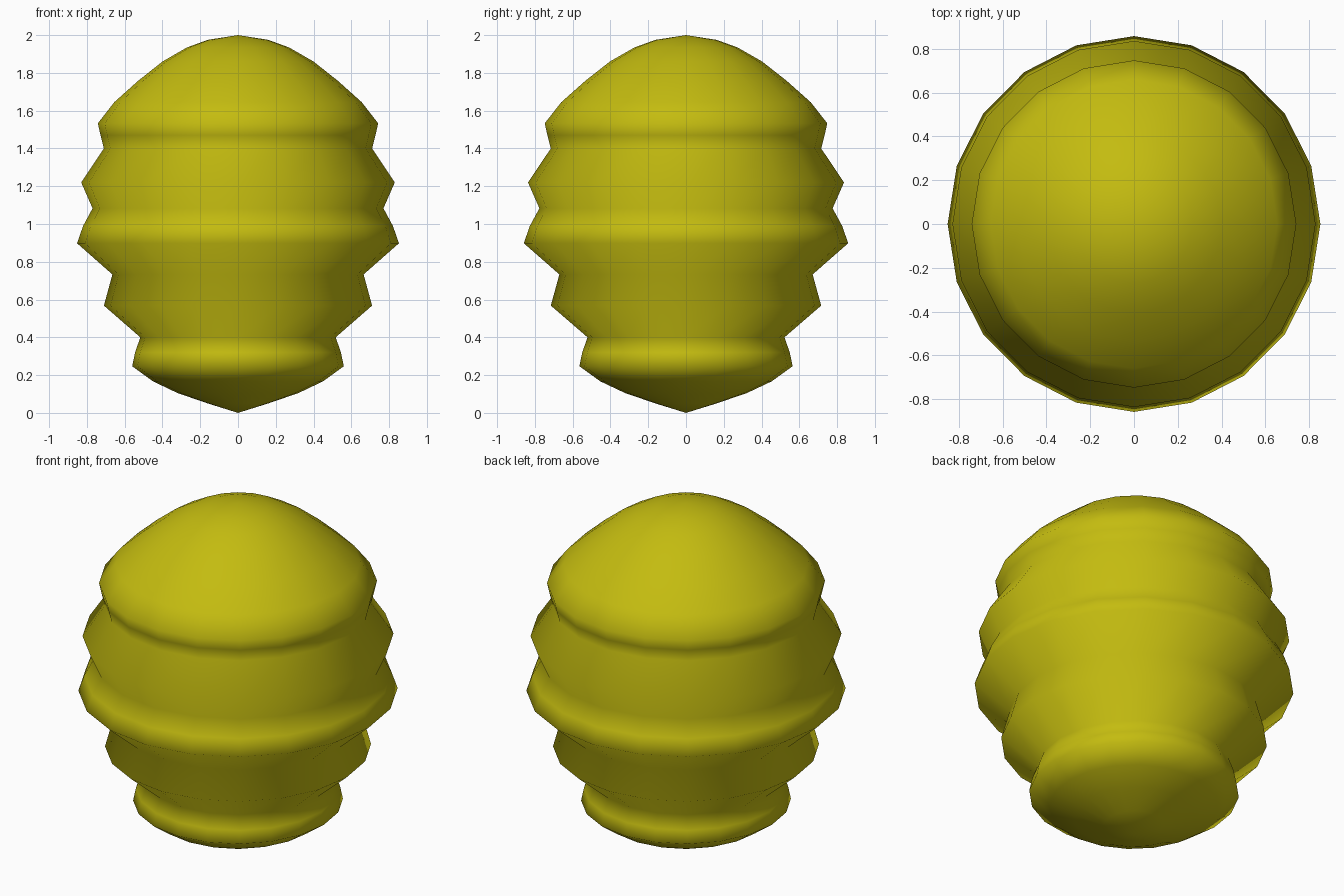
import bpy, bmesh, math

if "Cube" in bpy.data.objects:
    bpy.data.objects.remove(bpy.data.objects["Cube"])

SIDES = 20
# Ridged profile from bottom to top: (radius, height)
PROFILE = [(0.16, 0.05), (0.32, 0.105), (0.45, 0.167), (0.56, 0.247), (0.545, 0.32),
           (0.517, 0.40), (0.71, 0.568), (0.665, 0.733), (0.852, 0.898),
           (0.82, 0.99), (0.77, 1.083), (0.83, 1.22), (0.71, 1.40),
           (0.728, 1.47), (0.742, 1.533), (0.655, 1.645), (0.53, 1.757),
           (0.40, 1.86), (0.27, 1.935), (0.16, 1.975)]

bm = bmesh.new()
rings = []
for r, z in PROFILE:
    rings.append([bm.verts.new((r * math.cos(2 * math.pi * i / SIDES),
                                1.008 * r * math.sin(2 * math.pi * i / SIDES), z))
                  for i in range(SIDES)])
bottom = bm.verts.new((0, 0, 0.0))
top = bm.verts.new((0, 0, 2.0))

# Stacked bands, then the closing tips
for a, b in zip(rings, rings[1:]):
    for i in range(SIDES):
        j = (i + 1) % SIDES
        bm.faces.new((a[i], a[j], b[j], b[i]))
for i in range(SIDES):
    j = (i + 1) % SIDES
    bm.faces.new((bottom, rings[0][j], rings[0][i]))
    bm.faces.new((top, rings[-1][i], rings[-1][j]))
for f in bm.faces:
    f.smooth = True

mesh = bpy.data.meshes.new("ridged_body")
bm.to_mesh(mesh)
bm.free()
body = bpy.data.objects.new("ridged_body", mesh)
bpy.context.collection.objects.link(body)

# Olive yellow colour
mat = bpy.data.materials.new("olive_yellow")
mat.diffuse_color = (0.55, 0.50, 0.005, 1)
mat.use_nodes = True
mat.node_tree.nodes["Principled BSDF"].inputs["Base Color"].default_value = mat.diffuse_color
mesh.materials.append(mat)
